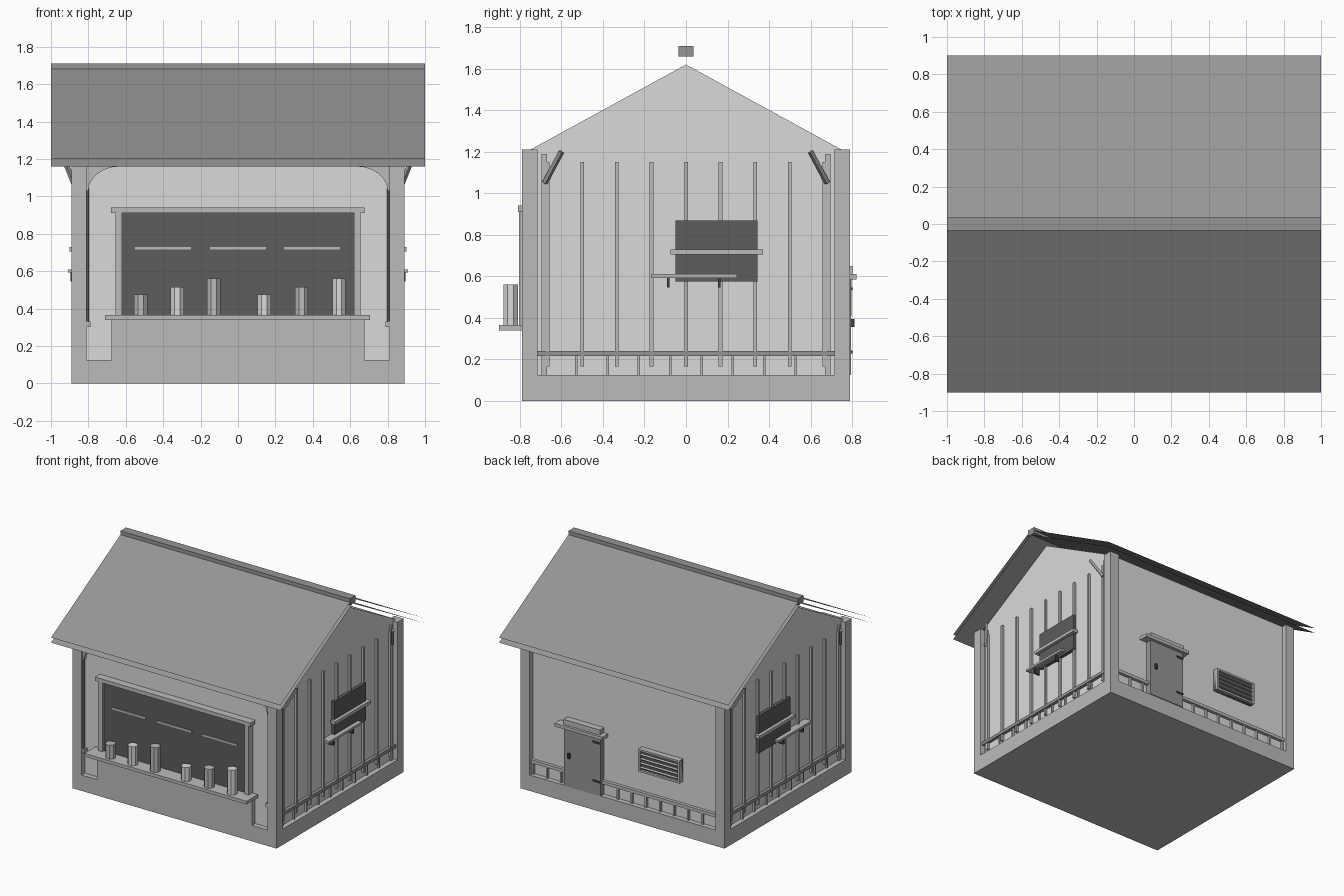
import bpy, bmesh, math
from mathutils import Vector

if "Cube" in bpy.data.objects:
    bpy.data.objects.remove(bpy.data.objects["Cube"])


def material(name, v):
    m = bpy.data.materials.new(name)
    m.diffuse_color = (v, v, v, 1)
    m.use_nodes = True
    m.node_tree.nodes["Principled BSDF"].inputs["Base Color"].default_value = (v, v, v, 1)
    return m


WALL = material("pale wall", 0.7)
FRAME = material("mid grey timber", 0.5)
ROOF = material("roof grey", 0.3)
DARK = material("dark glass", 0.11)
METAL = material("black metal", 0.05)


def mesh_object(name, verts, faces, mat):
    me = bpy.data.meshes.new(name)
    me.from_pydata(verts, [], faces)
    me.materials.append(mat)
    bm = bmesh.new()
    bm.from_mesh(me)
    bmesh.ops.recalc_face_normals(bm, faces=bm.faces)
    bm.to_mesh(me)
    bm.free()
    ob = bpy.data.objects.new(name, me)
    bpy.context.collection.objects.link(ob)
    return ob


def box(name, x, y, z, mat):
    verts = [(a, b, c) for a in x for b in y for c in z]
    faces = [(0, 1, 3, 2), (4, 6, 7, 5), (0, 4, 5, 1), (2, 3, 7, 6), (0, 2, 6, 4), (1, 5, 7, 3)]
    return mesh_object(name, verts, faces, mat)


def prism(name, profile, place, a, b, mat):
    # Extrude a 2D outline between depths a and b; place maps (u, v, depth) to a point
    n = len(profile)
    verts = [place(u, v, d) for d in (a, b) for u, v in profile]
    faces = [tuple(range(n)), tuple(range(n, 2 * n))]
    faces += [(i, (i + 1) % n, n + (i + 1) % n, n + i) for i in range(n)]
    return mesh_object(name, verts, faces, mat)


def bar(name, p, q, w, mat):
    p, q = Vector(p), Vector(q)
    ob = box(name, (-w, w), (-w, w), (0, (q - p).length), mat)
    ob.location = p
    ob.rotation_mode = 'QUATERNION'
    ob.rotation_quaternion = (q - p).to_track_quat('Z', 'Y')
    return ob


def cylinder(name, x, y, z0, z1, r, mat, sides=8):
    pts = [(x + r * math.cos(math.tau * (i + .5) / sides),
            y + r * math.sin(math.tau * (i + .5) / sides)) for i in range(sides)]
    return prism(name, pts, lambda u, v, d: (u, v, d), z0, z1, mat)


# Base, gabled body and corner posts
box("base", (-.89, .89), (-.79, .79), (0, .125), FRAME)
gable = [(-.75, .1), (.75, .1), (.75, 1.21), (0, 1.62), (-.75, 1.21)]
prism("body", gable, lambda u, v, d: (d, u, v), -.85, .85, WALL)
for sx in (-1, 1):
    for sy in (-1, 1):
        box("corner_post", (sx * .81, sx * .89), (sy * .715, sy * .79), (.1, 1.21), FRAME)

# Roof: two thin skins on each slope, and a ridge cap
for sy in (-1, 1):
    for name, ridge in (("roof_outer", 1.7), ("roof_lining", 1.66)):
        verts = [(-1, 0, ridge), (1, 0, ridge), (1, sy * .9, ridge - .5), (-1, sy * .9, ridge - .5)]
        mesh_object(name, verts, [(0, 1, 2, 3) if sy < 0 else (3, 2, 1, 0)], ROOF)
box("ridge_cap", (-1, 1), (-.035, .035), (1.66, 1.71), ROOF)

# Front serving hatch
box("hatch_apron", (-.675, .675), (-.79, -.74), (.12, .34), FRAME)
box("hatch_opening", (-.63, .63), (-.785, -.74), (.36, .915), DARK)
for s in (-1, 1):
    box("hatch_jamb", (s * .62, s * .655), (-.805, -.74), (.36, .915), FRAME)
box("hatch_header", (-.68, .675), (-.81, -.74), (.91, .94), FRAME)
box("counter", (-.71, .705), (-.9, -.76), (.34, .365), FRAME)
for x in (-.4, 0, .395):
    box("hatch_strip", (x - .15, x + .15), (-.792, -.78), (.715, .73), FRAME)

# Jars on the counter
for i, x in enumerate((-.52, -.325, -.13, .14, .34, .54)):
    top = (.475, .515, .56)[i % 3]
    cylinder("jar", x, -.845, .365, top, .038, WALL if i % 2 else FRAME)

# Curved front braces and thin pipes beside the posts
arc = [(.8 - .17 * (1 - math.cos(t)), 1.03 + .13 * math.sin(t))
       for t in [math.pi / 2 * i / 6 for i in range(7)]]
for s in (-1, 1):
    prism("arched_brace", arc + [(.64, 1.2), (.82, 1.2), (.82, 1.03)],
          lambda u, v, d: (s * u, d, v), -.78, -.745, FRAME)
    cylinder("front_pipe", s * .805, -.77, .31, 1.16, .009, ROOF)
    box("pipe_shoe", (s * .788, s * .815), (-.785, -.75), (.3, .33), FRAME)

# Gable sides: battens, rail, stubs, braces and window
for s in (-1, 1):
    for i in range(-4, 5):
        y = i / 6
        box("batten", (s * .84, s * .868), (y - .009, y + .009), (.165, 1.15), FRAME)
    for e in (-1, 1):
        box("edge_trim", (s * .84, s * .865), (e * .67, e * .695), (.125, 1.19), FRAME)
        bar("eave_brace", (s * .87, e * .68, 1.05), (s * .93, e * .6, 1.2), .01, ROOF)
    box("side_rail", (s * .84, s * .875), (-.715, .715), (.215, .24), ROOF)
    for i in range(10):
        y = -.68 + i * .151
        box("rail_stub", (s * .84, s * .865), (y - .006, y + .006), (.12, .215), FRAME)
    box("side_window", (s * .84, s * .876), (-.05, .345), (.575, .87), DARK)
    box("window_bar", (s * .86, s * .902), (-.075, .37), (.705, .73), FRAME)
    shift = 0 if s > 0 else -.1
    box("side_shelf", (s * .85, s * .91), (-.165 + shift, .245 + shift), (.592, .61), FRAME)
    for y in (-.085, .16):
        box("shelf_bracket", (s * .85, s * .895), (y + shift - .006, y + shift + .006),
            (.545, .592), METAL)

# Back rail and stubs, broken by the door
box("back_rail", (.5, .81), (.74, .775), (.215, .24), FRAME)
box("back_rail", (-.81, .2), (.74, .775), (.215, .24), FRAME)
for i in range(14):
    x = -.8 + i * .123
    if not .18 < x < .52:
        box("back_stub", (x - .007, x + .007), (.74, .768), (.12, .215), FRAME)

# Back door with lintel, handle and hinges
box("door", (.19, .506), (.74, .796), (.125, .59), ROOF)
box("door_lintel", (.155, .57), (.74, .822), (.585, .61), FRAME)
box("lintel_board", (.19, .506), (.74, .802), (.61, .65), FRAME)
box("door_handle", (.45, .468), (.79, .812), (.355, .395), METAL)
for z in (.235, .54):
    box("door_hinge", (.195, .255), (.79, .803), (z - .007, z + .007), METAL)

# Louvred vent
box("vent_panel", (-.5, -.14), (.74, .78), (.41, .588), DARK)
for x in (-.5, -.155):
    box("vent_side", (x, x + .015), (.74, .797), (.41, .588), FRAME)
for z in (.41, .573):
    box("vent_edge", (-.5, -.14), (.74, .797), (z, z + .015), FRAME)
for i in range(4):
    z = .437 + i * .034
    slat = [(.745, z + .024), (.75, z + .026), (.793, z + .004), (.788, z)]
    prism("vent_slat", slat, lambda u, v, d: (d, u, v), -.49, -.15, FRAME)
